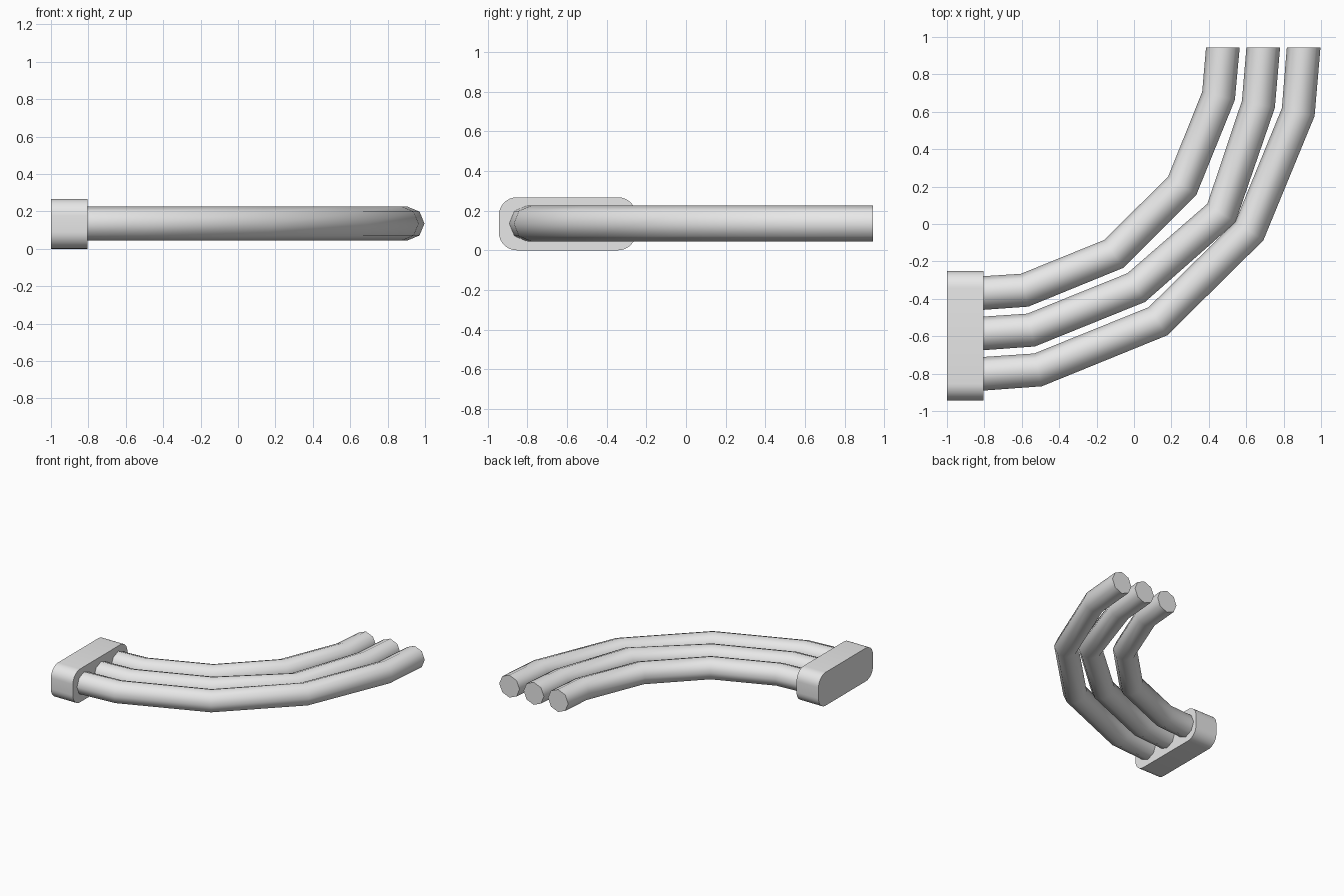
import bpy, bmesh, math
from mathutils import Vector

cube = bpy.data.objects.get("Cube")
if cube:
    bpy.data.objects.remove(cube, do_unlink=True)

grey = bpy.data.materials.new("light_grey")
grey.use_nodes = True
grey.diffuse_color = (0.8, 0.8, 0.8, 1)
grey.node_tree.nodes["Principled BSDF"].inputs["Base Color"].default_value = (0.8, 0.8, 0.8, 1)

RADIUS, SIDES, HEIGHT = 0.09, 8, 0.135


def finish(bm, name):
    bmesh.ops.recalc_face_normals(bm, faces=bm.faces)
    mesh = bpy.data.meshes.new(name)
    bm.to_mesh(mesh)
    bm.free()
    mesh.materials.append(grey)
    obj = bpy.data.objects.new(name, mesh)
    bpy.context.collection.objects.link(obj)
    bpy.ops.object.select_all(action='DESELECT')
    obj.select_set(True)
    bpy.context.view_layer.objects.active = obj
    bpy.ops.object.shade_smooth_by_angle(angle=math.radians(60))
    return obj


def tube(name, path):
    """Eight-sided tube swept along a bent path with mitred joints."""
    pts = [Vector((x, y, HEIGHT)) for x, y in path]
    bm = bmesh.new()
    rings = []
    for i, p in enumerate(pts):
        if i == 0:
            d = Vector((1, 0, 0))
        elif i == len(pts) - 1:
            d = Vector((0, 1, 0))
        else:
            d = (p - pts[i - 1]).normalized() + (pts[i + 1] - p).normalized()
            d.normalize()
        side = Vector((d.y, -d.x, 0))
        ring = []
        for k in range(SIDES):
            a = math.tau * k / SIDES
            ring.append(bm.verts.new(p + RADIUS * (side * math.cos(a) + Vector((0, 0, math.sin(a))))))
        rings.append(ring)
    for r, s in zip(rings, rings[1:]):
        for k in range(SIDES):
            n = (k + 1) % SIDES
            bm.faces.new((r[k], r[n], s[n], s[k]))
    bm.faces.new(rings[0])
    bm.faces.new(rings[-1])
    return finish(bm, name)


# Three nested bent tubes
tube("inner_tube", [(-0.85, -0.372), (-0.585, -0.354), (-0.108, -0.16),
                    (0.258, 0.205), (0.452, 0.685), (0.475, 0.943)])
tube("middle_tube", [(-0.85, -0.588), (-0.55, -0.567), (0.012, -0.34),
                     (0.467, 0.058), (0.665, 0.64), (0.691, 0.943)])
tube("outer_tube", [(-0.85, -0.804), (-0.513, -0.78), (0.128, -0.52),
                    (0.617, -0.037), (0.878, 0.598), (0.907, 0.943)])


# Rounded collar holding the tube ends
def collar(x0, x1, y0, y1, z0, z1, r, steps=8):
    bm = bmesh.new()
    corners = [(y1 - r, z1 - r), (y0 + r, z1 - r), (y0 + r, z0 + r), (y1 - r, z0 + r)]
    outline = []
    for q, (cy, cz) in enumerate(corners):
        for s in range(steps + 1):
            a = math.pi / 2 * (q + s / steps)
            outline.append(bm.verts.new((x0, cy + r * math.cos(a), cz + r * math.sin(a))))
    face = bm.faces.new(outline)
    out = bmesh.ops.extrude_face_region(bm, geom=[face], use_keep_orig=True)
    new = [g for g in out["geom"] if isinstance(g, bmesh.types.BMVert)]
    bmesh.ops.translate(bm, verts=new, vec=(x1 - x0, 0, 0))
    return finish(bm, "collar")


collar(-1.0, -0.805, -0.943, -0.252, 0.0, 0.267, 0.09)
